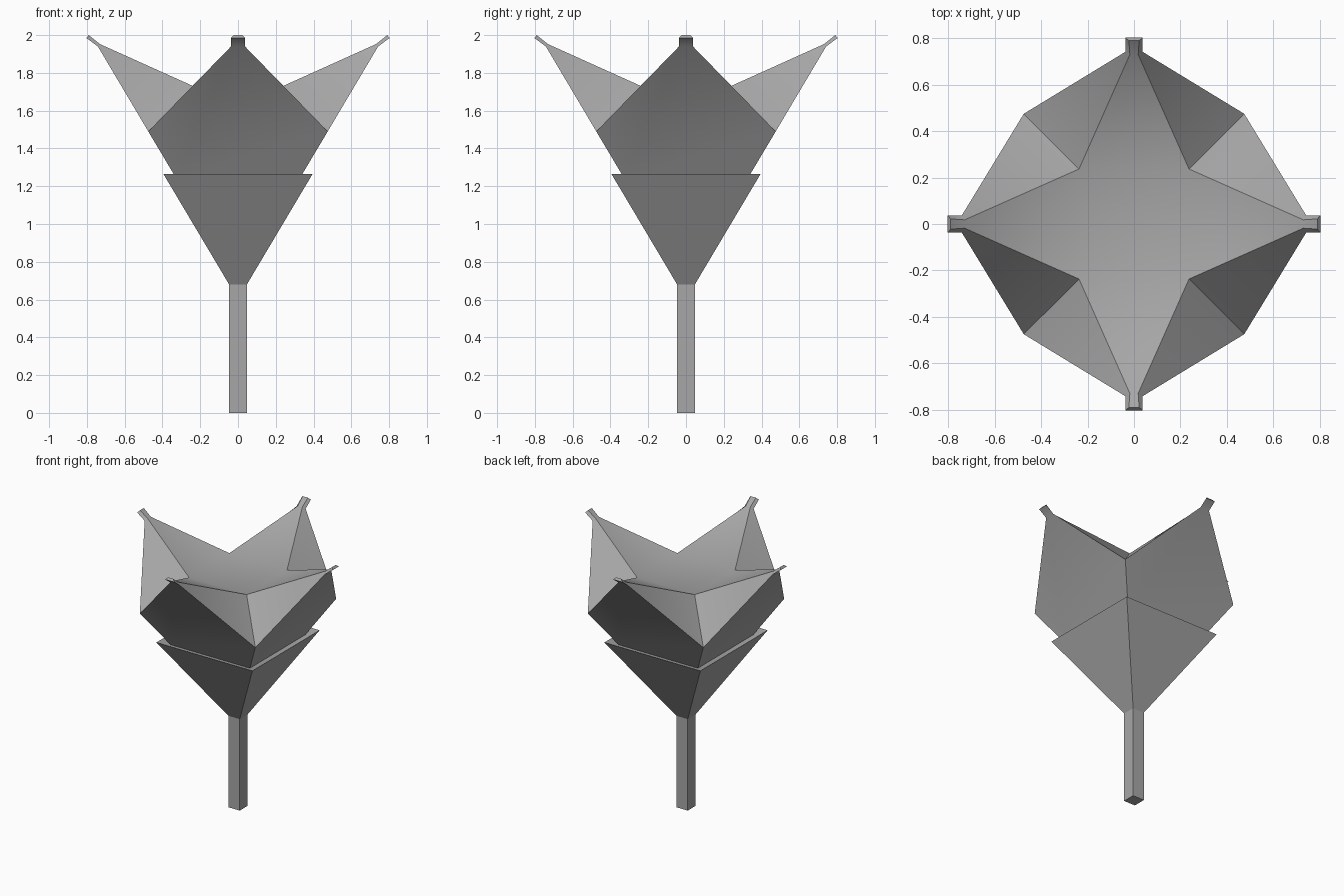
import bpy
import bmesh
from math import pi
from mathutils import Matrix, Vector

if "Cube" in bpy.data.objects:
    bpy.data.objects.remove(bpy.data.objects["Cube"], do_unlink=True)

grey = bpy.data.materials.new("mid_grey")
grey.use_nodes = True
colour = (0.39, 0.39, 0.39, 1)
grey.diffuse_color = colour
shader = next(n for n in grey.node_tree.nodes if n.type == 'BSDF_PRINCIPLED')
shader.inputs["Base Color"].default_value = colour


def finish(name, bm):
    """Weld, orient and shade a part."""
    bmesh.ops.remove_doubles(bm, verts=bm.verts, dist=0.0005)
    bmesh.ops.recalc_face_normals(bm, faces=bm.faces)
    mesh = bpy.data.meshes.new(name)
    bm.to_mesh(mesh)
    bm.free()
    mesh.materials.append(grey)
    obj = bpy.data.objects.new(name, mesh)
    bpy.context.collection.objects.link(obj)
    bpy.ops.object.select_all(action='DESELECT')
    obj.select_set(True)
    bpy.context.view_layer.objects.active = obj
    bpy.ops.object.shade_smooth_by_angle(angle=pi / 6)
    return obj


def square(bm, half, z):
    return [bm.verts.new((x * half, y * half, z))
            for x, y in ((-1, -1), (1, -1), (1, 1), (-1, 1))]


def square_loft(name, profile):
    """Closed four-sided solid through (half width, height) rings."""
    bm = bmesh.new()
    rings = [square(bm, half, z) for half, z in profile]
    for low, high in zip(rings, rings[1:]):
        for i in range(4):
            j = (i + 1) % 4
            bm.faces.new((low[i], low[j], high[j], high[i]))
    bm.faces.new(rings[0])
    bm.faces.new(rings[-1])
    return finish(name, bm)


# Stem and the lower cup with its inward-sloping rim
square_loft("stem", [(0.047, 0), (0.047, 0.68)])
square_loft("lower_cup", [(0.047, 0.68), (0.395, 1.265), (0.326, 1.24)])

# One side of the flower head, right half; the left half is mirrored
base = Vector((0.326, -0.326, 1.24))
corner = Vector((0.475, -0.475, 1.49))
valley = Vector((0.237, -0.237, 1.73))
outer = Vector((0.037, -0.742, 1.94))
inner = Vector((0.018, -0.73, 1.952))
outer_tip = Vector((0.037, -0.803, 1.985))
inner_tip = Vector((0.022, -0.79, 2.0))


def mirror(p):
    return Vector((-p.x, p.y, p.z))


def span(*points):
    """Face running across from the right points to their mirrors."""
    return list(points) + [mirror(p) for p in reversed(points)]


half_faces = [(corner, valley, inner, outer),
              (outer, inner, inner_tip, outer_tip)]
side_faces = [span(base, corner, outer),        # outer wall
              span(outer, outer_tip),           # prong underside
              span(outer_tip, inner_tip),       # prong end
              span(inner_tip, inner),           # prong top
              span(inner, valley)]              # petal inside
for face in half_faces:
    side_faces += [face, [mirror(p) for p in face]]

# Repeat the side four times and close the bowl floor and the underside
head = bmesh.new()
for turn in range(4):
    spin = Matrix.Rotation(turn * pi / 2, 3, 'Z')
    for face in side_faces:
        head.faces.new([head.verts.new(spin @ p) for p in face])
for p in (valley, base):
    head.faces.new(square(head, p.x, p.z))
finish("flower_head", head)
